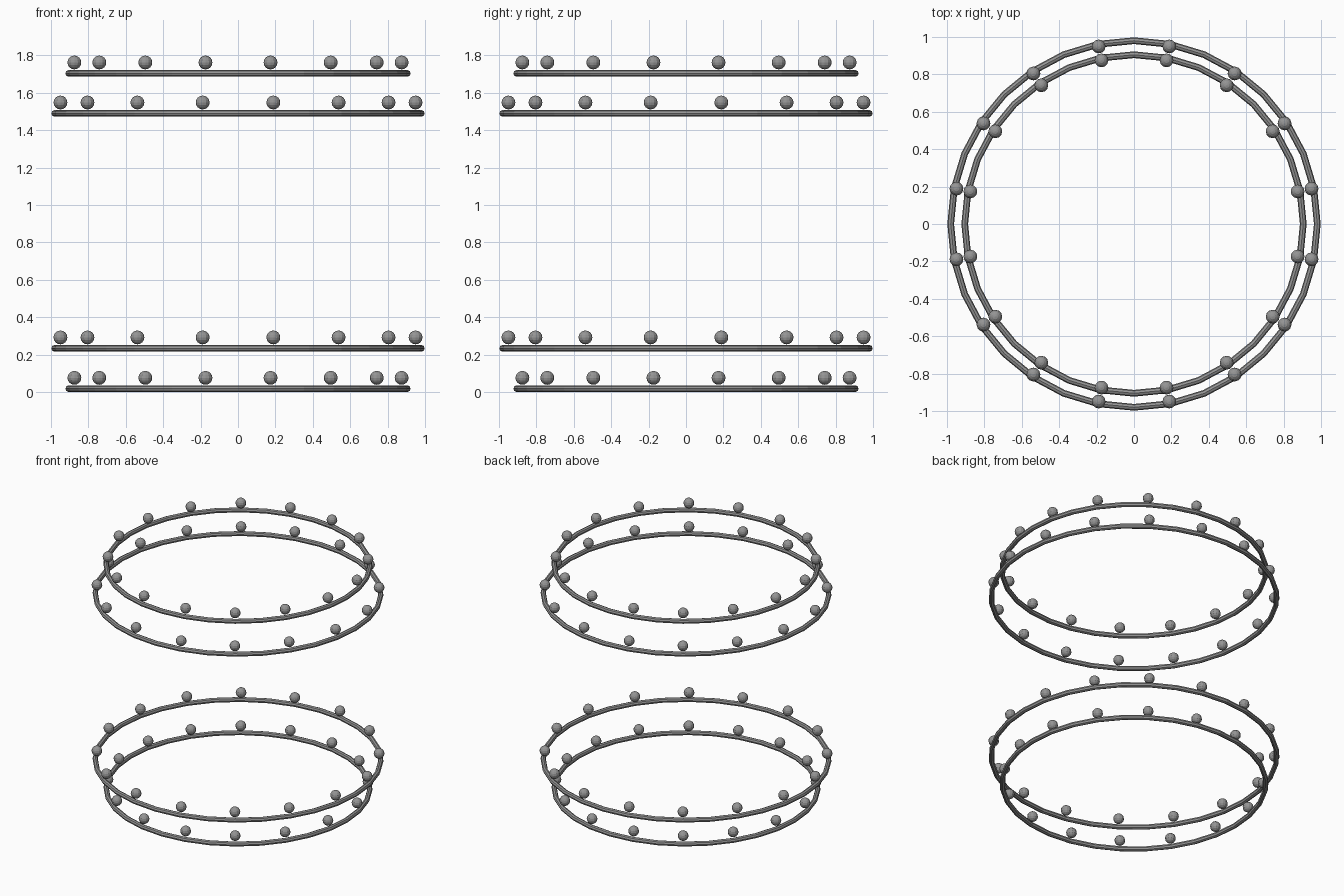
import bpy
from math import cos, sin, pi

cube = bpy.data.objects.get("Cube")
if cube:
    bpy.data.objects.remove(cube, do_unlink=True)

metal = bpy.data.materials.new("grey metal")
metal.use_nodes = True
grey = (0.3, 0.3, 0.3, 1)
metal.diffuse_color = grey
metal.node_tree.nodes["Principled BSDF"].inputs["Base Color"].default_value = grey

TUBE = 0.018
BALL = 0.037
COUNT = 16


def finish(name):
    obj = bpy.context.object
    obj.name = name
    obj.data.materials.append(metal)
    return obj


def beaded_hoop(name, radius, ball_radius, z):
    # Faceted hoop
    bpy.ops.mesh.primitive_torus_add(
        major_radius=radius, minor_radius=TUBE,
        major_segments=32, minor_segments=8, location=(0, 0, z))
    finish(name + "_hoop")
    # Balls resting above the hoop, sharing one mesh
    mesh = None
    for i in range(COUNT):
        a = 2 * pi * (i + 0.5) / COUNT
        spot = (ball_radius * cos(a), ball_radius * sin(a), z + 0.058)
        if mesh is None:
            bpy.ops.mesh.primitive_uv_sphere_add(
                segments=12, ring_count=8, radius=BALL, location=spot)
            mesh = finish(name + "_ball").data
        else:
            ball = bpy.data.objects.new(name + "_ball", mesh)
            ball.location = spot
            bpy.context.collection.objects.link(ball)


# Two pairs of hoops, mirrored in height
beaded_hoop("bottom_inner", 0.905, 0.892, 0.018)
beaded_hoop("bottom_outer", 0.98, 0.968, 0.234)
beaded_hoop("top_outer", 0.98, 0.968, 1.49)
beaded_hoop("top_inner", 0.905, 0.892, 1.704)
